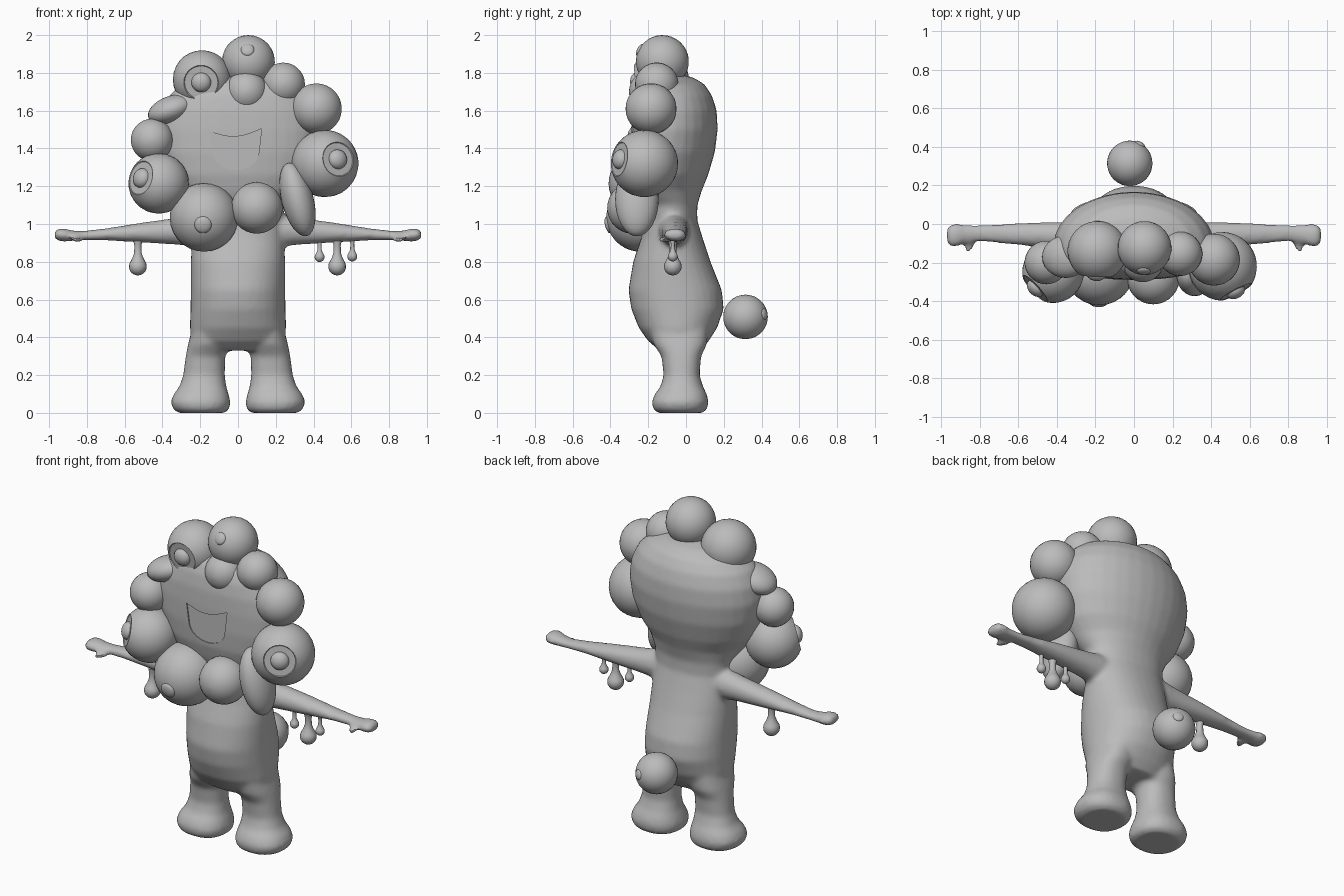
import bpy, bmesh, math
from mathutils import Vector, Matrix

if "Cube" in bpy.data.objects:
    bpy.data.objects.remove(bpy.data.objects["Cube"])

grey = bpy.data.materials.new("soft_grey")
grey.diffuse_color = (0.5, 0.5, 0.5, 1)
grey.use_nodes = True
grey.node_tree.nodes["Principled BSDF"].inputs["Base Color"].default_value = grey.diffuse_color


def finish(name, bm, angle=40):
    """Turn a bmesh into a smooth shaded grey object."""
    bmesh.ops.recalc_face_normals(bm, faces=bm.faces)
    me = bpy.data.meshes.new(name)
    bm.to_mesh(me)
    bm.free()
    ob = bpy.data.objects.new(name, me)
    bpy.context.collection.objects.link(ob)
    me.materials.append(grey)
    smooth(ob, angle)
    return ob


def smooth(ob, angle):
    bpy.ops.object.select_all(action='DESELECT')
    ob.select_set(True)
    bpy.context.view_layer.objects.active = ob
    bpy.ops.object.shade_smooth_by_angle(angle=math.radians(angle))


def loft(bm, rings):
    """Skin a list of point rings and cap both ends."""
    rows = [[bm.verts.new(p) for p in ring] for ring in rings]
    n = len(rows[0])
    for a, b in zip(rows, rows[1:]):
        for i in range(n):
            bm.faces.new((a[i], a[(i + 1) % n], b[(i + 1) % n], b[i]))
    bm.faces.new(rows[0])
    bm.faces.new(rows[-1])


def section(z, x0, x1, y0, y1, power=1.0, n=32):
    """Horizontal rounded ring filling a box; power < 1 is squarer."""
    ring = []
    for i in range(n):
        c, s = math.cos(i * math.tau / n), math.sin(i * math.tau / n)
        c = math.copysign(abs(c) ** power, c)
        s = math.copysign(abs(s) ** power, s)
        ring.append(((x0 + x1) / 2 + (x1 - x0) / 2 * c,
                     (y0 + y1) / 2 + (y1 - y0) / 2 * s, z))
    return ring


def head_ring(z, w, y0, y1):
    """Flat face in front, round dome behind."""
    ring, ym = [], y0 + (y1 - y0) * 0.38
    for i in range(32):
        c, s = math.cos(i * math.tau / 32), math.sin(i * math.tau / 32)
        if s < 0:
            ring.append((w * math.copysign(abs(c) ** 0.85, c), ym - (ym - y0) * abs(s) ** 0.75, z))
        else:
            ring.append((w * c, ym + (y1 - ym) * s, z))
    return ring


# Torso and head: height, half width, front, back
bm = bmesh.new()
torso = [(.33, .19, -.14, .08), (.38, .245, -.2, .12), (.45, .255, -.25, .165),
         (.55, .252, -.29, .2), (.65, .25, -.305, .19), (.8, .25, -.28, .13),
         (.92, .245, -.24, .09), (1.02, .235, -.22, .06), (1.1, .245, -.23, .06)]
head = [(1.18, .30, -.26, .085), (1.26, .36, -.28, .118), (1.38, .405, -.29, .153),
        (1.5, .42, -.29, .168), (1.6, .405, -.285, .163), (1.68, .365, -.27, .138),
        (1.74, .30, -.245, .098), (1.775, .2, -.2, .04), (1.79, .08, -.13, -.02)]
loft(bm, [section(z, -w, w, a, b, 0.92) for z, w, a, b in torso]
     + [head_ring(*r) for r in head])

# Legs: height, inner x, outer x, front, back
leg = [(0, .07, .315, -.15, .09), (.02, .045, .345, -.175, .112), (.06, .04, .357, -.182, .12),
       (.1, .05, .34, -.165, .11), (.14, .062, .31, -.135, .09), (.2, .07, .29, -.118, .072),
       (.3, .068, .277, -.13, .08), (.36, .05, .265, -.17, .11), (.46, .03, .24, -.2, .12)]
# Arms: x, middle height, half height, middle y, half depth
arm = [(.12, .97, .10, -.07, .09), (.24, .965, .085, -.065, .08), (.32, .962, .072, -.06, .072),
       (.5, .955, .054, -.055, .064), (.7, .945, .032, -.05, .05), (.82, .938, .025, -.047, .043),
       (.88, .938, .028, -.052, .05), (.92, .942, .036, -.058, .06), (.955, .943, .032, -.058, .058),
       (.972, .943, .016, -.058, .035)]
for s in (-1, 1):
    loft(bm, [section(z, s * a, s * b, c, d, 0.88) for z, a, b, c, d in leg])
    loft(bm, [[(s * x, yc + ry * math.cos(t * math.tau / 20), zc + rz * math.sin(t * math.tau / 20))
               for t in range(20)] for x, zc, rz, yc, ry in arm])
    # thumb
    m = Matrix.Translation((s * .85, -.11, .918)) @ Matrix.Rotation(s * -1.0, 4, 'Z') \
        @ Matrix.Diagonal((.045, .02, .018, 1))
    bmesh.ops.create_uvsphere(bm, u_segments=14, v_segments=10, radius=1, matrix=m)
body = finish("body", bm, 60)

# Fuse the body parts into one soft skin
mod = body.modifiers.new("fuse", 'REMESH')
mod.mode, mod.voxel_size, mod.use_smooth_shade = 'VOXEL', 0.014, True
mod = body.modifiers.new("soften", 'SMOOTH')
mod.factor, mod.iterations = 0.5, 6

# Mouth cutter: smile outline pushed slightly into the face
top = [(-.15 + .275 * i / 8, 1.49 + .015 * i / 8 - .035 * math.sin(math.pi * i / 8)) for i in range(9)]
low = [(-.012 + .125 * math.cos(a) , 1.40 - .115 * math.sin(a) ** .8)
       for a in [math.pi * i / 10 for i in range(11)] if math.sin(a) >= 0]
bm = bmesh.new()
loft(bm, [[(x, y, z) for x, z in top + low] for y in (-.6, -.277)])
cutter = finish("mouth_cutter", bm)
cutter.hide_render = True
cutter.hide_set(True)
cutter.display_type = 'WIRE'
mod = body.modifiers.new("mouth", 'BOOLEAN')
mod.operation, mod.object, mod.solver = 'DIFFERENCE', cutter, 'EXACT'
# bake the modifiers and drop the cutter
bpy.context.view_layer.update()
baked = bpy.data.meshes.new_from_object(body.evaluated_get(bpy.context.evaluated_depsgraph_get()))
body.modifiers.clear()
body.data = baked
baked.materials.clear()
baked.materials.append(grey)
bpy.data.objects.remove(cutter)
smooth(body, 40)


def lathe(name, profile, place, n=28):
    """Spin (radius, height) points about local z; both ends lie on the axis."""
    bm = bmesh.new()
    loft(bm, [[place @ Vector((r * math.cos(i * math.tau / n), r * math.sin(i * math.tau / n), h))
               for i in range(n)] for r, h in profile])
    return finish(name, bm, 35)


def ball(name, pos, r, aim=(0, -1, 0), kind="plain"):
    """Ball with an optional sunken eye or raised bump facing along aim."""
    if kind == "eye":        # raised pupil on a flat ring
        ring, pupil = .092, .052
        flat = math.sqrt(r * r - ring * ring) - .004
        start = math.asin(ring / r)
        prof = [(max(.001, pupil * math.sin(a)), flat + .036 * math.cos(a))
                for a in [math.pi / 2 * i / 5 for i in range(6)]] + [(ring - .004, flat)]
    elif kind == "bump":     # small nub
        k = r * .25
        start = math.asin(k * 1.25 / r)
        prof = [(max(.001, k * math.sin(a)), r * .965 + k * .4 * math.cos(a))
                for a in [math.pi / 2 * i / 4 for i in range(5)]]
    else:
        start, prof = .01, []
    prof += [(r * math.sin(a), r * math.cos(a))
             for a in [start + (math.pi - .01 - start) * i / 15 for i in range(16)]]
    place = Matrix.Translation(pos) @ Vector(aim).to_track_quat('Z', 'Y').to_matrix().to_4x4()
    return lathe(name, prof, place)


# Mane of balls around the face
ball("mane_top", (.055, -.125, 1.86), .14, (-.03, -.8, .42), "bump")
ball("mane_top_eye", (-.19, -.14, 1.765), .155, (-.04, -1, -.13), "eye")
ball("mane_forehead", (.045, -.19, 1.70), .112)
ball("mane_upper_right", (.24, -.155, 1.74), .115)
ball("mane_right", (.415, -.185, 1.61), .135)
ball("mane_right_eye", (.46, -.22, 1.32), .178, (.45, -.86, .15), "eye")
ball("mane_chin", (.10, -.28, 1.085), .137)
ball("mane_lower_left", (-.18, -.24, 1.035), .182, (-.03, -.95, -.22), "bump")
ball("mane_left_eye", (-.42, -.25, 1.215), .16, (-.72, -.65, .22), "eye")
ball("mane_left", (-.455, -.2, 1.445), .113)


def oval(name, pos, size, tilt):
    bm = bmesh.new()
    m = Matrix.Translation(pos) @ Matrix.Rotation(tilt, 4, 'Y') @ Matrix.Diagonal((*size, 1))
    bmesh.ops.create_uvsphere(bm, u_segments=28, v_segments=16, radius=1, matrix=m)
    finish(name, bm)


oval("mane_upper_left", (-.355, -.17, 1.605), (.127, .11, .072), -.35)
oval("mane_lower_right", (.315, -.26, 1.13), (.085, .115, .2), -.25)

# Tail ball
ball("tail", (-.022, .315, .508), .118, (.45, .85, .12), "bump")

# Drips under the arms: x, ball height, ball radius, top height
for i, (x, z, r, t) in enumerate([(-.53, .775, .047, .91), (.525, .775, .047, .91),
                                  (.432, .825, .026, .91), (.605, .828, .026, .91)]):
    prof = [(max(.001, r * math.sin(a)), z - r * math.cos(a))
            for a in [math.pi * .68 * j / 9 for j in range(10)]]
    prof += [(r * .62, z + r * .95), (r * .42, z + r * 1.5), (r * .4, t - r * .5), (r * .5, t), (.001, t + .01)]
    lathe(f"drip_{i + 1}", prof, Matrix.Translation((x, -.07, 0)), 16)
